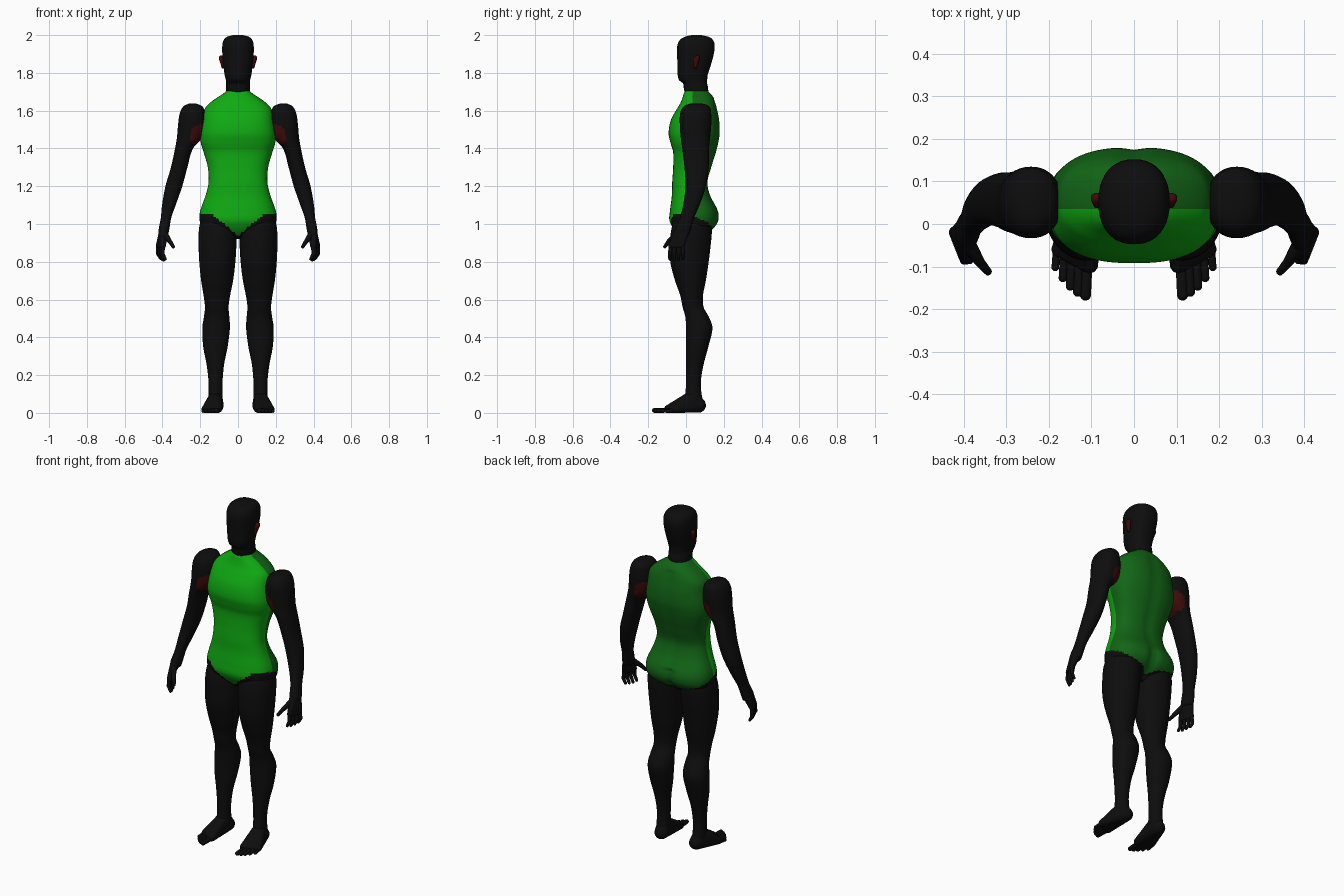
import bpy, bmesh, math
from mathutils import Vector

if "Cube" in bpy.data.objects:
    bpy.data.objects.remove(bpy.data.objects["Cube"], do_unlink=True)


def make_material(name, rgb):
    mat = bpy.data.materials.new(name)
    mat.use_nodes = True
    mat.diffuse_color = (*rgb, 1)
    mat.node_tree.nodes["Principled BSDF"].inputs["Base Color"].default_value = (*rgb, 1)
    return mat


BLACK, FRONT_GREEN, BACK_GREEN, RED = range(4)
MATERIALS = [
    make_material("black", (.004, .004, .004)),
    make_material("bright green", (.005, .4, .006)),
    make_material("dark green", (.006, .13, .008)),
    make_material("dark red", (.05, .003, .003)),
]


def finish(bm, name, colour_rule=None):
    """Turn a bmesh into a smooth object, colouring faces by a rule on their centres."""
    bmesh.ops.recalc_face_normals(bm, faces=bm.faces)
    for face in bm.faces:
        face.smooth = True
        if colour_rule:
            face.material_index = colour_rule(face.calc_center_median())
    mesh = bpy.data.meshes.new(name)
    bm.to_mesh(mesh)
    bm.free()
    for mat in MATERIALS:
        mesh.materials.append(mat)
    obj = bpy.data.objects.new(name, mesh)
    bpy.context.collection.objects.link(obj)


def smooth_rows(rows, step):
    """Resample (z, x0, x1, y0, y1) rows with a cubic curve over z."""
    last = len(rows) - 1

    def slope(i, k):
        a, b = rows[max(i - 1, 0)], rows[min(i + 1, last)]
        return (b[k] - a[k]) / (b[0] - a[0])

    result = []
    for i in range(last):
        a, b = rows[i], rows[i + 1]
        h = b[0] - a[0]
        count = max(2, math.ceil(abs(h) / step))
        for j in range(count):
            t = j / count
            row = [a[0] + h * t]
            for k in range(1, len(a)):
                row.append((1 + 2 * t) * (1 - t) ** 2 * a[k] + t * t * (3 - 2 * t) * b[k]
                           + h * t * (1 - t) * ((1 - t) * slope(i, k) - t * slope(i + 1, k)))
            result.append(row)
    return result + [rows[last]]


def loft(rows, side=1, power=2.0, sides=40, step=.014):
    """Skin rounded cross-sections stacked along z."""
    bm = bmesh.new()
    rings = []
    for z, x0, x1, y0, y1 in smooth_rows(rows, step):
        ring = []
        for i in range(sides):
            a = math.tau * i / sides
            c, s = math.cos(a), math.sin(a)
            u = math.copysign(abs(c) ** (2 / power), c)
            v = math.copysign(abs(s) ** (2 / power), s)
            ring.append(bm.verts.new((side * ((x0 + x1) + (x1 - x0) * u) / 2,
                                      ((y0 + y1) + (y1 - y0) * v) / 2, z)))
        rings.append(ring)
    for a, b in zip(rings, rings[1:]):
        for i in range(sides):
            j = (i + 1) % sides
            bm.faces.new((a[i], a[j], b[j], b[i]))
    bm.faces.new(rings[0])
    bm.faces.new(rings[-1])
    return bm


def symmetric(rows):
    return [(z, -w, w, y0, y1) for z, w, y0, y1 in rows]


def blob(bm, balls, side, count=90):
    """Add the rounded hull around a set of (x, y, z, radius) balls."""
    points = []
    for x, y, z, r in balls:
        for i in range(count):
            h = 1 - (2 * i + 1) / count
            ring = math.sqrt(1 - h * h)
            a = i * math.pi * (3 - math.sqrt(5))
            points.append(bm.verts.new((side * (x + r * ring * math.cos(a)),
                                        y + r * ring * math.sin(a), z + r * h)))
    bmesh.ops.convex_hull(bm, input=points)
    loose = [v for v in bm.verts if not v.link_faces]
    bmesh.ops.delete(bm, geom=loose, context="VERTS")


# Torso with a leotard whose colour changes at the side seam
SEAM = .035
torso = loft(symmetric([
    (.92, .03, -.01, .06), (.95, .1, -.045, .11), (.98, .185, -.07, .15),
    (1.02, .203, -.088, .173), (1.07, .2, -.085, .17), (1.15, .172, -.075, .13),
    (1.22, .156, -.073, .115), (1.3, .16, -.068, .135), (1.38, .182, -.068, .16),
    (1.43, .197, -.082, .172), (1.48, .199, -.092, .18), (1.55, .188, -.08, .177),
    (1.61, .176, -.048, .165), (1.64, .15, -.03, .157), (1.67, .11, -.018, .145),
    (1.69, .078, -.012, .13), (1.705, .062, -.005, .115)]),
    power=2.5, sides=72, step=.01)
for v in torso.verts:
    if v.co.y > .09 and v.co.z < 1.66:
        cleft = .022 if v.co.z < 1.08 else .006
        v.co.y -= cleft * math.exp(-(v.co.x / .025) ** 2)
bmesh.ops.bisect_plane(torso, geom=torso.verts[:] + torso.edges[:] + torso.faces[:],
                       plane_co=(0, SEAM, 0), plane_no=(0, 1, 0))


def leotard(c):
    front_hem = min(.94 + .8 * abs(c.x), 1.055)
    back_hem = .955 + .2 * abs(c.x)
    t = min(max(c.y / .15, 0), 1)
    if c.z < front_hem + (back_hem - front_hem) * t:
        return BLACK
    return FRONT_GREEN if c.y < SEAM else BACK_GREEN


finish(torso, "torso", leotard)

# Head and neck
finish(loft(symmetric([
    (1.66, .06, 0, .12), (1.72, .063, -.012, .117), (1.745, .063, -.016, .112),
    (1.76, .064, -.036, .112), (1.79, .071, -.044, .115), (1.83, .076, -.045, .128),
    (1.9, .083, -.047, .147), (1.945, .083, -.046, .152), (1.975, .075, -.032, .142),
    (1.992, .057, -.005, .118), (2, .025, .03, .08)]),
    power=2.25, step=.01), "head")

LEG = [
    (1.03, .02, .195, -.06, .13), (.97, .008, .207, -.078, .137), (.9, .008, .209, -.085, .132),
    (.8, .014, .205, -.083, .12), (.7, .026, .195, -.058, .105), (.62, .042, .182, -.03, .09),
    (.56, .05, .175, -.018, .093), (.51, .046, .18, -.004, .12), (.45, .043, .189, 0, .14),
    (.35, .055, .184, 0, .118), (.26, .073, .167, 0, .094), (.18, .081, .157, 0, .08),
    (.12, .083, .155, -.002, .08), (.06, .08, .155, -.01, .09)]

ARM = [
    (1.637, .22, .26, .02, .09), (1.625, .19, .287, -.01, .122), (1.59, .175, .307, -.03, .133),
    (1.53, .17, .317, -.033, .134), (1.46, .185, .323, -.028, .128), (1.4, .238, .333, -.02, .122),
    (1.3, .268, .355, -.008, .12), (1.2, .295, .384, -.003, .105), (1.1, .33, .402, -.015, .072),
    (1.03, .354, .409, -.033, .042), (.97, .364, .42, -.058, .025), (.94, .37, .42, -.06, .015)]


def armpit(c):
    return RED if math.hypot(abs(c.x) - .197, c.z - 1.468) < .058 else BLACK


def ear_colour(c):
    return RED if c.z > 1.835 else BLACK


for side, label in ((1, "left"), (-1, "right")):
    finish(loft(LEG, side), label + "_leg")
    finish(loft(ARM, side, power=2.2), label + "_arm", armpit)

    # Foot with toes that shorten outwards
    foot = bmesh.new()
    blob(foot, [(.114, .067, .04, .039), (.119, .035, .085, .035), (.105, -.095, .021, .021),
                (.176, -.06, .018, .018)], side)
    for i in range(5):
        t = i / 4
        r = .013 - .004 * t
        x = .114 + .071 * t
        blob(foot, [(x - .004, -.08 + .03 * t, .014, r),
                    (x, -.167 + .02 * t + .045 * t * t, r, r)], side)
    finish(foot, label + "_foot")

    # Hand with palm, two-jointed fingers and thumb
    hand = bmesh.new()
    blob(hand, [(.392, -.035, .965, .024), (.397, -.005, .96, .021),
                (.397, -.078, .885, .015), (.422, -.02, .885, .013)], side)
    for i in range(4):
        t = i / 3
        base = Vector((.397 + .025 * t, -.08 + .062 * t, .885))
        knuckle = base + Vector((.002, -.006 + .008 * t, -.042))
        tip = knuckle + Vector((-.014, 0, -.034 + .014 * abs(t - .4)))
        blob(hand, [(*base, .011), (*knuckle, .0098)], side)
        blob(hand, [(*knuckle, .0098), (*tip, .008)], side)
    blob(hand, [(.388, -.05, .945, .018), (.362, -.09, .91, .012)], side)
    blob(hand, [(.362, -.09, .91, .012), (.343, -.112, .88, .009)], side)
    finish(hand, label + "_hand")

    # Ear
    ear = bmesh.new()
    blob(ear, [(.079, .05, 1.83, .008), (.089, .06, 1.88, .013), (.087, .045, 1.87, .008)], side)
    finish(ear, label + "_ear", ear_colour)
